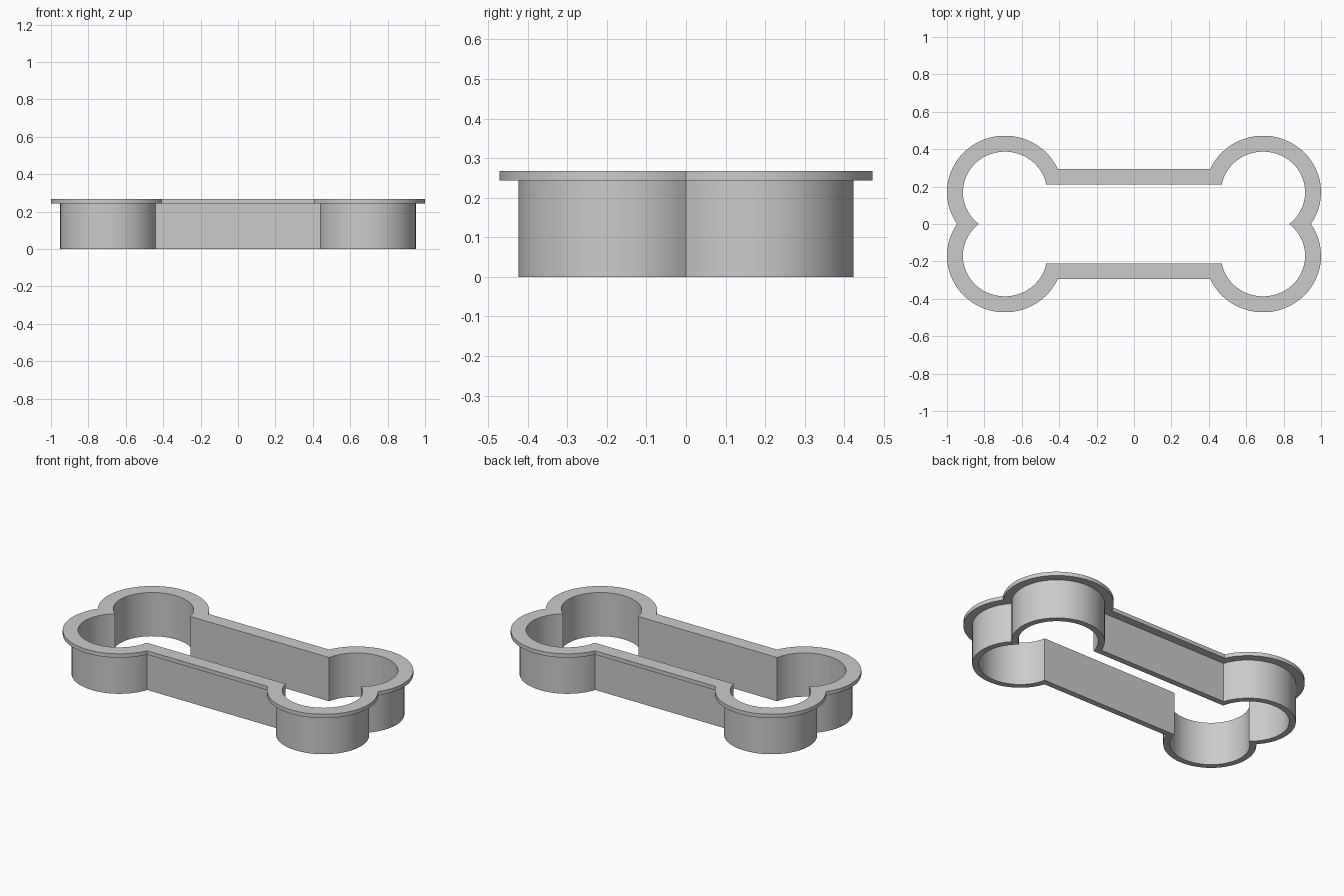
import bpy
import bmesh
from math import asin, pi, cos, sin, radians

cube = bpy.data.objects.get("Cube")
if cube:
    bpy.data.objects.remove(cube, do_unlink=True)

# Overall layout of the bone
LOBE_X, LOBE_Y = 0.69, 0.17      # centre of each rounded knuckle
LOBE_RX, LOBE_RY = 0.225, 0.217  # inner radii of a knuckle
SHAFT_Y = 0.21                   # inner half width of the shaft
WALL, RIM = 0.036, 0.085         # thickness of blade and of top rim
RIM_Z, TOP_Z = 0.243, 0.267
STEPS = 36

metal = bpy.data.materials.new("grey")
metal.use_nodes = True
grey = (0.6, 0.6, 0.6, 1)
metal.diffuse_color = grey
metal.node_tree.nodes["Principled BSDF"].inputs["Base Color"].default_value = grey


def bone_outline(grow):
    """Counter-clockwise bone outline, pushed outwards by grow."""
    rx, ry = LOBE_RX + grow, LOBE_RY + grow
    start = -asin(LOBE_Y / ry)                         # notch between knuckles
    end = pi - asin((SHAFT_Y + grow - LOBE_Y) / ry)    # corner with the shaft
    lobe = []
    for i in range(STEPS + 1):
        a = start + (end - start) * i / STEPS
        lobe.append((LOBE_X + rx * cos(a), LOBE_Y + ry * sin(a)))
    back = lobe + [(-x, y) for x, y in reversed(lobe)]
    front = [(-x, -y) for x, y in back]
    return back[:-1] + front[:-1]                      # notches are shared


# Cross-section of blade and rim as (outward offset, height)
section = [(0, 0), (WALL, 0), (WALL, RIM_Z), (RIM, RIM_Z), (RIM, TOP_Z), (0, TOP_Z)]

# Sweep the cross-section around the outline
bm = bmesh.new()
loops = [[bm.verts.new((x, y, z)) for x, y in bone_outline(grow)] for grow, z in section]
for k, lower in enumerate(loops):
    upper = loops[(k + 1) % len(loops)]
    for i in range(len(lower)):
        j = (i + 1) % len(lower)
        bm.faces.new((lower[i], lower[j], upper[j], upper[i]))
bmesh.ops.recalc_face_normals(bm, faces=bm.faces)
mesh = bpy.data.meshes.new("bone_cutter")
bm.to_mesh(mesh)
bm.free()
mesh.materials.append(metal)

cutter = bpy.data.objects.new("bone_cutter", mesh)
bpy.context.collection.objects.link(cutter)
bpy.context.view_layer.objects.active = cutter
cutter.select_set(True)
bpy.ops.object.shade_smooth_by_angle(angle=radians(30))
